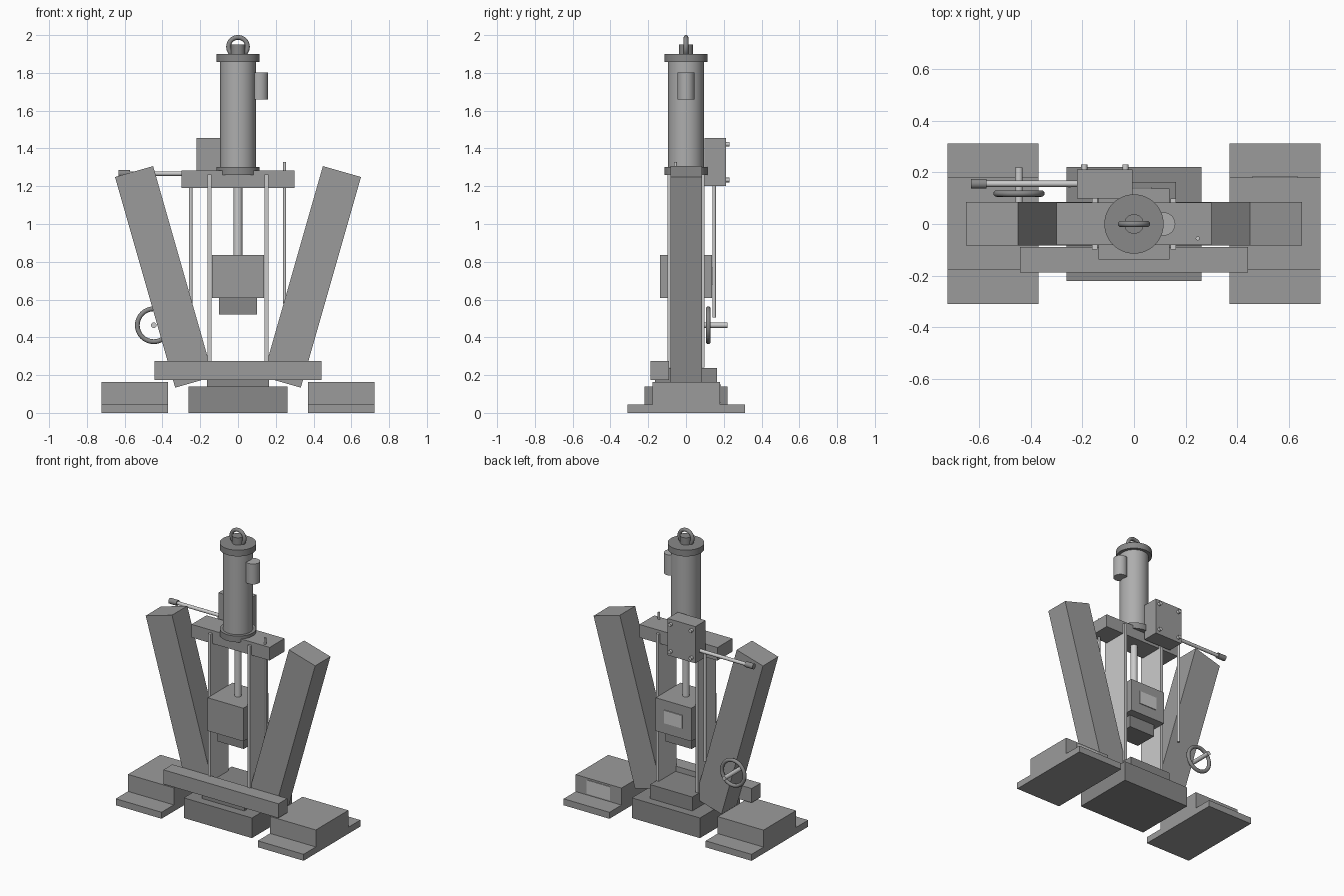
import bpy, math
from mathutils import Matrix, Vector

if "Cube" in bpy.data.objects:
    bpy.data.objects.remove(bpy.data.objects["Cube"])


def grey(name, v):
    m = bpy.data.materials.new(name)
    m.diffuse_color = (v, v, v, 1)
    m.use_nodes = True
    m.node_tree.nodes["Principled BSDF"].inputs["Base Color"].default_value = m.diffuse_color
    return m


IRON = grey("cast_iron", 0.33)
DARK = grey("dark_iron", 0.25)
BARREL = grey("machined_iron", 0.42)
STEEL = grey("bright_steel", 0.75)


def box(name, x, y, z, mat=IRON):
    """Axis aligned box from (min, max) ranges."""
    lo, hi = Vector((x[0], y[0], z[0])), Vector((x[1], y[1], z[1]))
    bpy.ops.mesh.primitive_cube_add(size=1)
    ob = bpy.context.object
    ob.name = name
    ob.data.transform(Matrix.Translation((lo + hi) / 2) @ Matrix.Diagonal((*(hi - lo), 1)))
    ob.data.materials.append(mat)
    return ob


def smooth(ob, name, mat):
    ob.name = name
    ob.data.materials.append(mat)
    bpy.ops.object.shade_smooth_by_angle(angle=math.radians(35))
    return ob


def rod(name, a, b, r, sides=32, mat=STEEL):
    """Cylinder between two points."""
    a, b = Vector(a), Vector(b)
    d = b - a
    bpy.ops.mesh.primitive_cylinder_add(
        vertices=sides, radius=r, depth=d.length, location=(a + b) / 2,
        rotation=d.to_track_quat('Z', 'Y').to_euler())
    return smooth(bpy.context.object, name, mat)


def ring(name, loc, major, minor):
    """Torus standing upright and facing the front."""
    bpy.ops.mesh.primitive_torus_add(
        location=loc, rotation=(math.pi / 2, 0, 0), major_radius=major,
        minor_radius=minor, major_segments=40, minor_segments=12)
    return smooth(bpy.context.object, name, DARK)


# Paired parts: feet, leaning legs, ram guides
for s, side in ((-1, "left"), (1, "right")):
    xs = sorted((s * 0.37, s * 0.722))
    box(f"foot_flange_{side}", xs, (-0.311, 0.312), (0, 0.045))
    box(f"foot_block_{side}", xs, (-0.177, 0.18), (0.045, 0.163))
    leg = box(f"leg_{side}", (-0.105, 0.105), (-0.084, 0.084), (-0.58, 0.58))
    leg.location = (s * 0.391, 0.001, 0.72)
    leg.rotation_euler = (0, s * math.radians(15.95), 0)
    box(f"ram_guide_{side}", sorted((s * 0.141, s * 0.162)), (-0.098, 0.098), (0.24, 1.262), STEEL)

# Base, anvil and front rail
box("center_base", (-0.262, 0.262), (-0.221, 0.221), (0, 0.14), DARK)
box("anvil", (-0.163, 0.163), (-0.163, 0.163), (0.14, 0.237), DARK)
box("front_rail", (-0.442, 0.442), (-0.188, -0.09), (0.175, 0.274))
box("foot_plate", (0.457, 0.635), (0.178, 0.184), (0.055, 0.15), STEEL)

# Ram with die, rod and plate
box("ram", (-0.137, 0.137), (-0.137, 0.137), (0.607, 0.837))
box("ram_die", (-0.1, 0.1), (-0.08, 0.08), (0.522, 0.607), DARK)
box("ram_plate", (-0.07, 0.07), (0.137, 0.143), (0.68, 0.77), STEEL)
rod("piston_rod", (0, 0, 0.837), (0, 0, 1.2), 0.023)

# Crosshead and main cylinder
box("crosshead", (-0.3, 0.3), (-0.081, 0.083), (1.191, 1.282))
rod("bottom_flange", (0, 0, 1.26), (0, 0, 1.303), 0.115, 48, DARK)
rod("cylinder", (0, 0, 1.29), (0, 0, 1.87), 0.094, 48, BARREL)
rod("top_flange", (0, 0, 1.857), (0, 0, 1.9), 0.115, 48, DARK)
rod("lifting_hub", (0, 0, 1.9), (0, 0, 1.95), 0.038, 32, DARK)
ring("lifting_ring", (0, 0, 1.938), 0.05, 0.0125)
rod("side_valve", (0.115, 0, 1.66), (0.115, 0, 1.802), 0.045, 32, BARREL)

# Valve chest with four bolts
box("valve_chest", (-0.22, -0.006), (0.098, 0.212), (1.2, 1.455))
for x in (-0.193, -0.033):
    for z in (1.233, 1.423):
        rod("chest_bolt", (x, 0.205, z), (x, 0.231, z), 0.012, 16)

# Hand lever, linkage rods
rod("lever", (-0.6, 0.156, 1.267), (-0.2, 0.156, 1.267), 0.012, 20)
rod("lever_grip", (-0.632, 0.156, 1.267), (-0.572, 0.156, 1.267), 0.019, 20, DARK)
rod("linkage_rod", (-0.25, 0.149, 0.505), (-0.25, 0.149, 1.267), 0.009, 16)
rod("oil_pipe", (0.247, -0.056, 0.58), (0.247, -0.056, 1.328), 0.008, 16)

# Handwheel and its axle
ring("handwheel", (-0.446, 0.118, 0.464), 0.087, 0.0125)
rod("handwheel_axle", (-0.446, 0.02, 0.464), (-0.446, 0.219, 0.464), 0.0145, 20)
